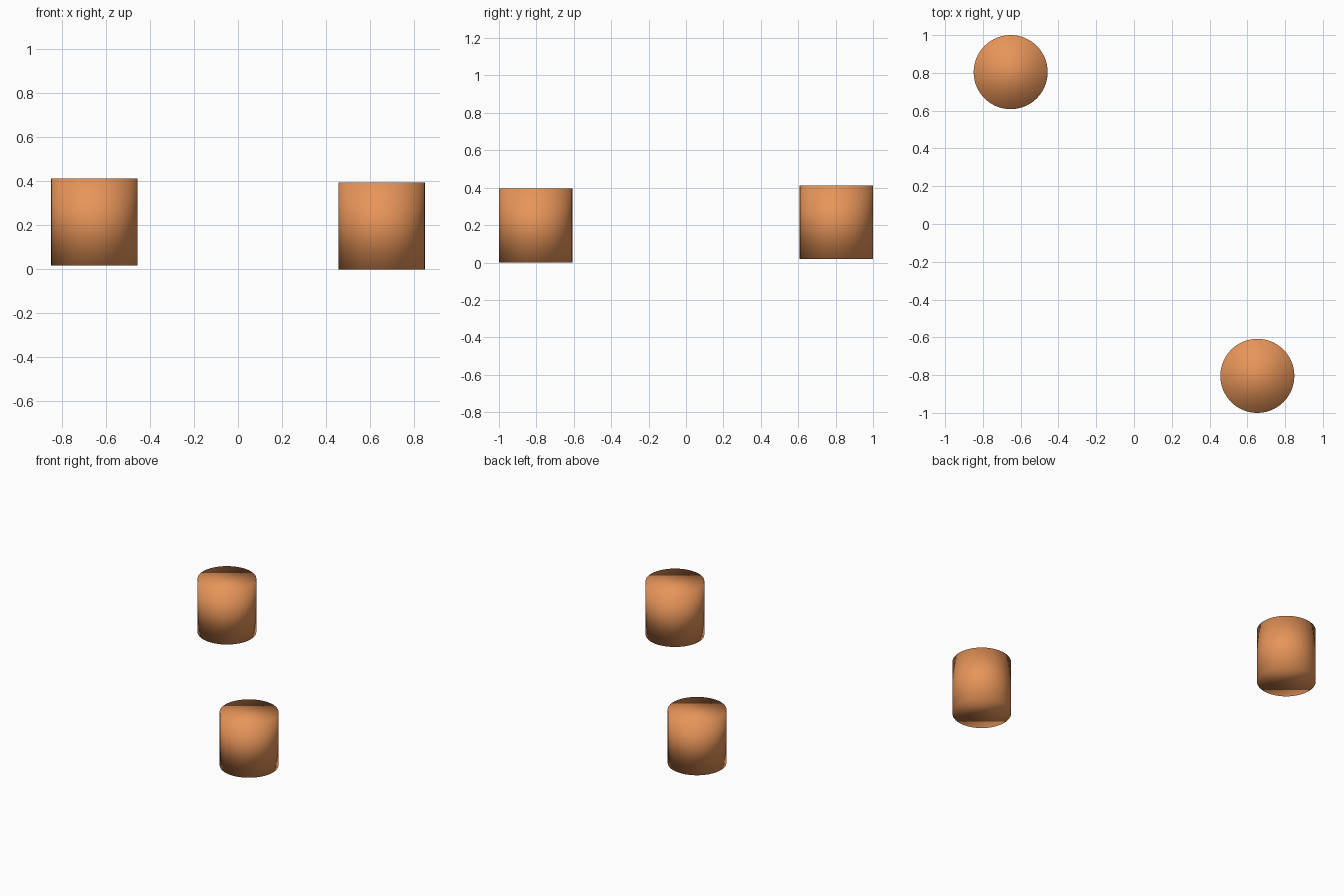
import bpy

if "Cube" in bpy.data.objects:
    bpy.data.objects.remove(bpy.data.objects["Cube"])

RADIUS, HEIGHT = 0.196, 0.395

orange = bpy.data.materials.new("orange")
orange.diffuse_color = (0.8, 0.3, 0.1, 1)
orange.use_nodes = True
orange.node_tree.nodes["Principled BSDF"].inputs["Base Color"].default_value = orange.diffuse_color


def post(name, x, y, base):
    """Upright capped cylinder, smooth shaded all over (rims included)."""
    bpy.ops.mesh.primitive_cylinder_add(
        vertices=64, radius=RADIUS, depth=HEIGHT,
        location=(x, y, base + HEIGHT / 2))
    ob = bpy.context.object
    ob.name = name
    ob.data.materials.append(orange)
    bpy.ops.object.shade_smooth()


# Two posts on opposite corners; the back one sits slightly higher
post("front_right_post", 0.653, -0.804, 0.0)
post("back_left_post", -0.653, 0.804, 0.018)
